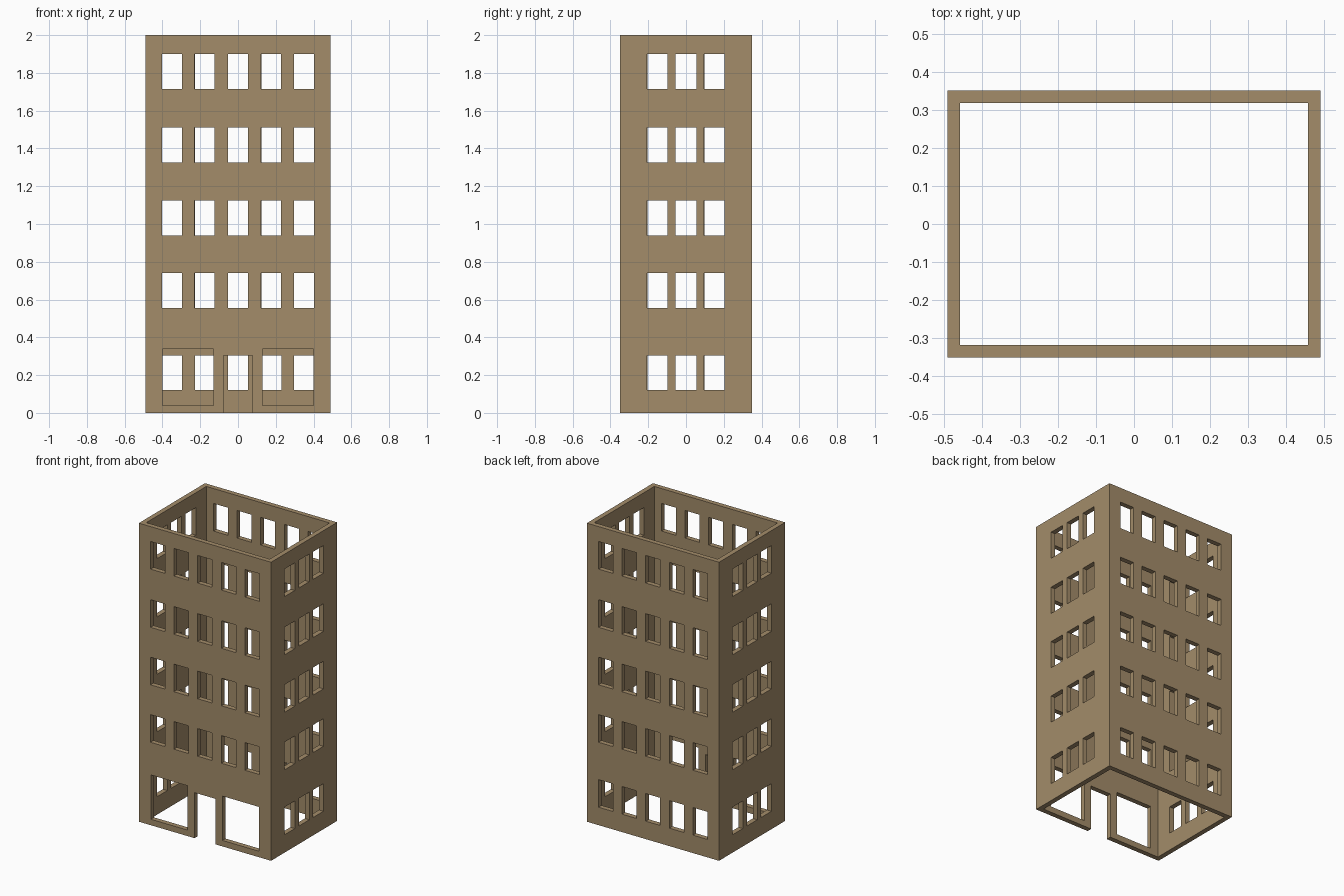
import bpy, bmesh
from mathutils import Vector

if "Cube" in bpy.data.objects:
    bpy.data.objects.remove(bpy.data.objects["Cube"], do_unlink=True)

HALF_X, HALF_Y, HEIGHT, WALL = 0.49, 0.35, 2.0, 0.033
WIN_H = 0.185
SILLS = [0.12, 0.555, 0.94, 1.325, 1.715]

stone = bpy.data.materials.new("tan stone")
stone.use_nodes = True
colour = (0.366, 0.262, 0.144, 1)
stone.diffuse_color = colour
stone.node_tree.nodes["Principled BSDF"].inputs["Base Color"].default_value = colour


def windows(centres, width, sills):
    """Rectangular openings as (u0, u1, z0, z1)."""
    return [(c - width / 2, c + width / 2, s, s + WIN_H) for c in centres for s in sills]


# Openings of each wall, measured along the wall
LONG, SHORT = [-0.35, -0.177, 0, 0.175, 0.35], [-0.153, 0, 0.15]
back_holes = windows(LONG, 0.107, SILLS)
side_holes = windows(SHORT, 0.109, SILLS)
shop_windows = [(-0.40, -0.13, 0.04, 0.337), (0.13, 0.40, 0.04, 0.337)]
doorway = [(-0.077, 0.077, 0, 0.305)]
front_holes = windows(LONG, 0.107, SILLS[1:]) + shop_windows + doorway

# Shared height levels let the walls weld at the corners
levels = sorted({round(z, 4) for h in front_holes + back_holes for z in h[2:]} | {0, HEIGHT})

bm = bmesh.new()


def add_wall(half, holes, place):
    """Sheet of cells with the openings left out."""
    cols = sorted({round(u, 4) for h in holes for u in h[:2]} | {-half, half})
    for u0, u1 in zip(cols, cols[1:]):
        for z0, z1 in zip(levels, levels[1:]):
            u, z = (u0 + u1) / 2, (z0 + z1) / 2
            if any(a < u < b and c < z < d for a, b, c, d in holes):
                continue
            corners = [(u0, z0), (u1, z0), (u1, z1), (u0, z1)]
            bm.faces.new([bm.verts.new(place(*p)) for p in corners])


add_wall(HALF_X, front_holes, lambda u, z: (u, -HALF_Y, z))
add_wall(HALF_X, back_holes, lambda u, z: (-u, HALF_Y, z))
add_wall(HALF_Y, side_holes, lambda u, z: (HALF_X, u, z))
add_wall(HALF_Y, side_holes, lambda u, z: (-HALF_X, -u, z))
bmesh.ops.remove_doubles(bm, verts=bm.verts[:], dist=0.0005)

# Thicken inwards, keeping square corners
inner = bmesh.ops.extrude_face_region(bm, geom=bm.faces[:])["geom"]
lim_x, lim_y = HALF_X - WALL, HALF_Y - WALL
for v in inner:
    if isinstance(v, bmesh.types.BMVert):
        v.co = Vector((max(-lim_x, min(lim_x, v.co.x)),
                       max(-lim_y, min(lim_y, v.co.y)), v.co.z))
bmesh.ops.recalc_face_normals(bm, faces=bm.faces[:])

mesh = bpy.data.meshes.new("building_walls")
bm.to_mesh(mesh)
bm.free()
mesh.materials.append(stone)
walls = bpy.data.objects.new("building_walls", mesh)
bpy.context.collection.objects.link(walls)
